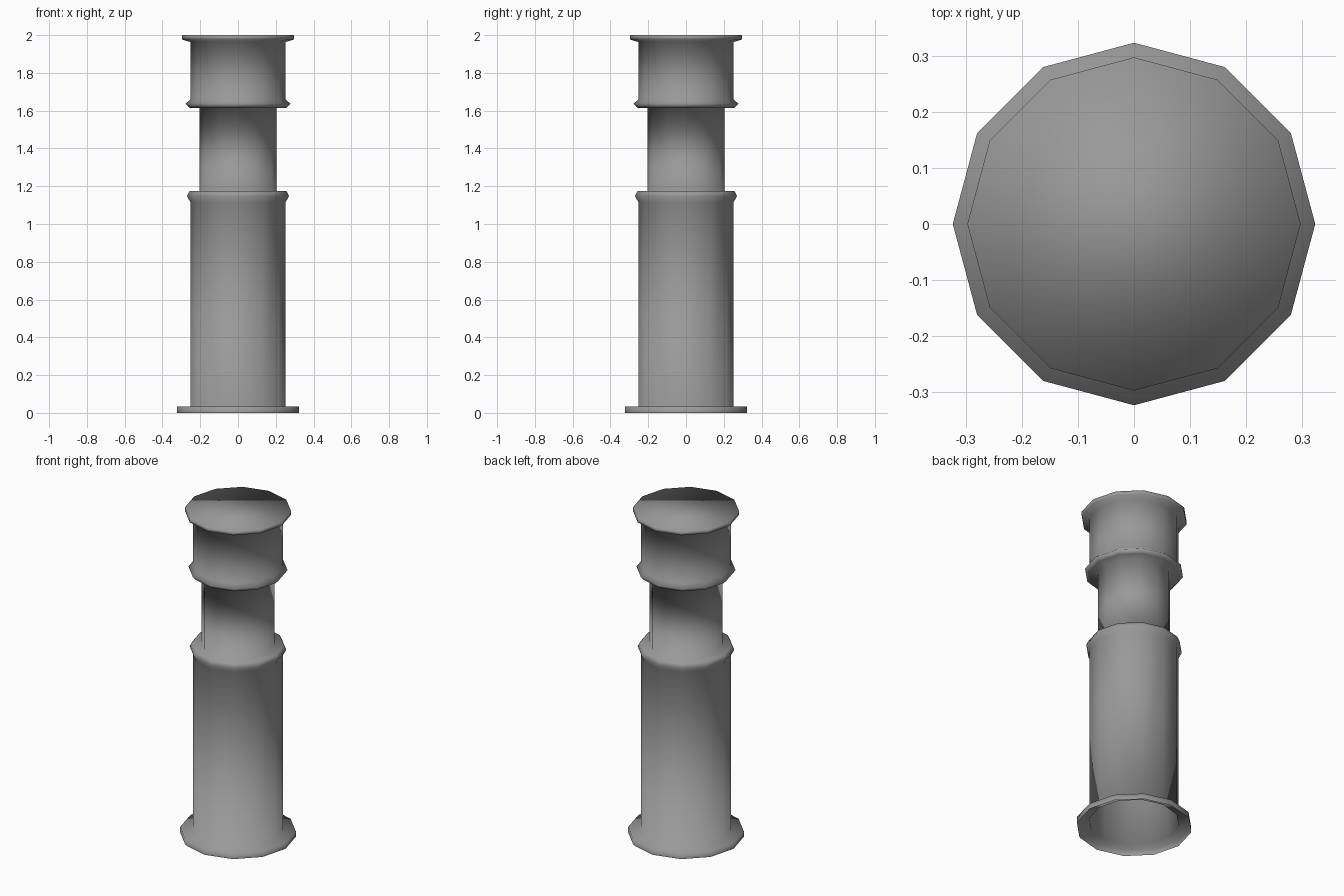
import bpy, bmesh
from math import cos, sin, tau

if "Cube" in bpy.data.objects:
    bpy.data.objects.remove(bpy.data.objects["Cube"])

SIDES = 12

grey = bpy.data.materials.new("dark_grey")
grey.diffuse_color = (0.32, 0.32, 0.32, 1)
grey.use_nodes = True
grey.node_tree.nodes["Principled BSDF"].inputs["Base Color"].default_value = grey.diffuse_color


def lathe(name, profile):
    """Revolve (radius, height) points into a smooth shell, closed on top."""
    bm = bmesh.new()
    rings = [[bm.verts.new((r * cos(tau * i / SIDES), r * sin(tau * i / SIDES), z))
              for i in range(SIDES)] for r, z in profile]
    for low, high in zip(rings, rings[1:]):
        for i in range(SIDES):
            j = (i + 1) % SIDES
            bm.faces.new((low[i], low[j], high[j], high[i]))
    bm.faces.new(rings[-1])
    for face in bm.faces:
        face.smooth = True
    mesh = bpy.data.meshes.new(name)
    bm.to_mesh(mesh)
    bm.free()
    mesh.materials.append(grey)
    obj = bpy.data.objects.new(name, mesh)
    bpy.context.collection.objects.link(obj)
    return obj


# Base flange (open below), lower barrel and collar, neck, upper barrel, top flange
lathe("column", [
    (0.323, 0.0), (0.323, 0.035), (0.252, 0.035),
    (0.252, 1.115), (0.27, 1.147), (0.257, 1.175),
    (0.205, 1.175), (0.205, 1.615),
    (0.257, 1.615), (0.277, 1.637), (0.252, 1.66),
    (0.252, 1.963), (0.296, 1.977), (0.297, 2.0),
])
